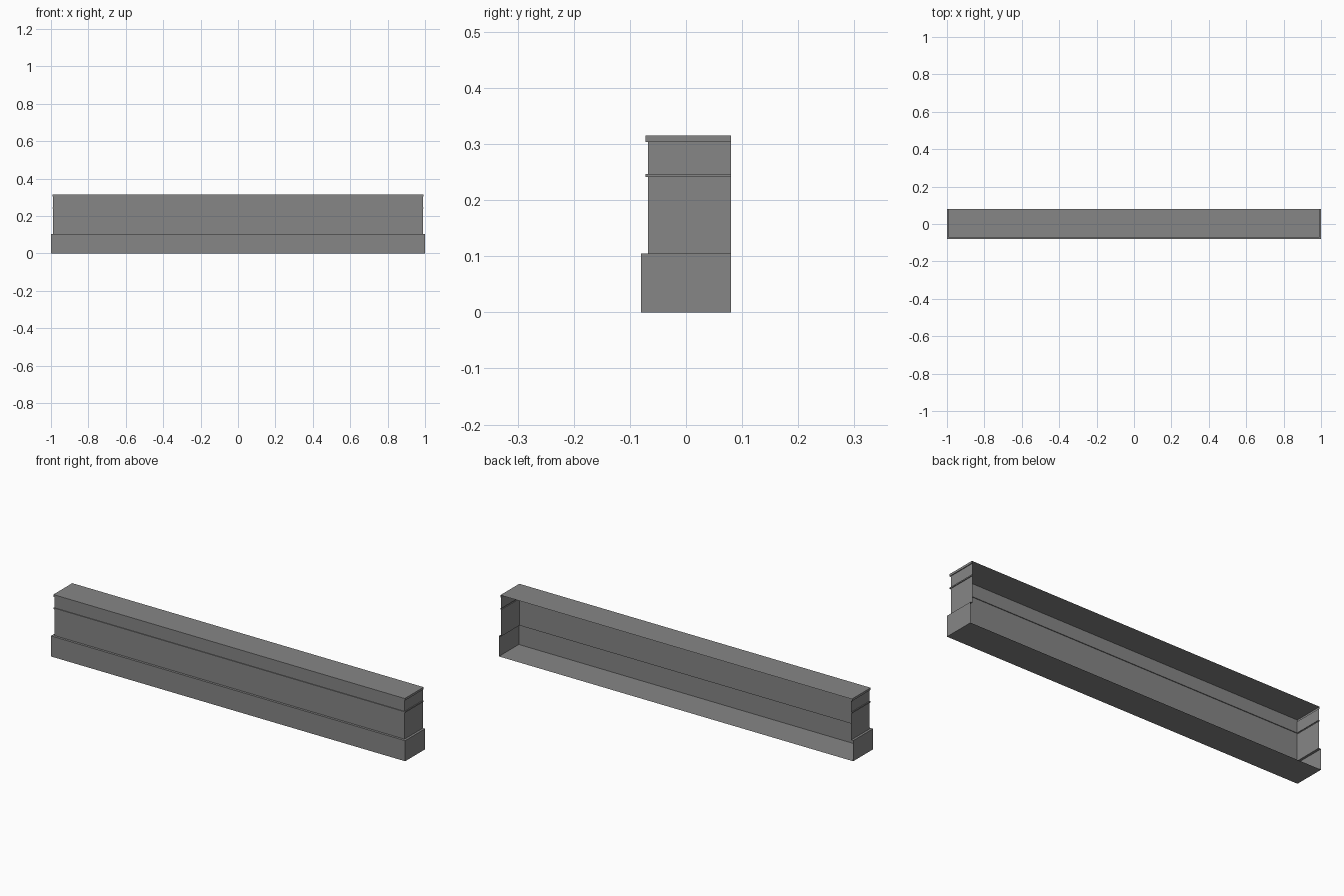
import bpy
import bmesh

cube = bpy.data.objects.get("Cube")
if cube:
    bpy.data.objects.remove(cube, do_unlink=True)

# Overall half sizes and the setbacks of the stepped profile
HALF_X, HALF_Y = 1.0, 0.08
WALL, TRIM = 0.012, 0.008

# Heights of the steps
PLINTH_TOP = 0.105
BAND_LOW, BAND_HIGH = 0.241, 0.247
CORNICE_LOW, TOP = 0.304, 0.315

GREY = (0.24, 0.24, 0.24, 1.0)
stone = bpy.data.materials.new("plain grey")
stone.use_nodes = True
stone.diffuse_color = GREY
stone.node_tree.nodes["Principled BSDF"].inputs["Base Color"].default_value = GREY


def three_sided_shell(name, profile, cap=None):
    """Sweep (setback, height) points round the two ends and front; the back stays open.
    cap 'low' or 'high' closes the first or last ring with a flat face."""
    bm = bmesh.new()
    rings = []
    for inset, z in profile:
        x, y = HALF_X - inset, -HALF_Y + inset
        path = [(-x, HALF_Y), (-x, y), (x, y), (x, HALF_Y)]
        rings.append([bm.verts.new((px, py, z)) for px, py in path])
    for low, high in zip(rings, rings[1:]):
        for i in range(3):
            bm.faces.new((low[i], low[i + 1], high[i + 1], high[i]))
    if cap == "low":
        bm.faces.new(rings[0][::-1])
    elif cap == "high":
        bm.faces.new(rings[-1])
    mesh = bpy.data.meshes.new(name)
    bm.to_mesh(mesh)
    bm.free()
    mesh.materials.append(stone)
    obj = bpy.data.objects.new(name, mesh)
    bpy.context.collection.objects.link(obj)
    return obj


# Wide base with its floor and narrow ledge
three_sided_shell("plinth", [(0, 0), (0, PLINTH_TOP), (WALL, PLINTH_TOP)], cap="low")

# Main wall up to the thin band
three_sided_shell("lower_wall", [(WALL, PLINTH_TOP), (WALL, BAND_LOW)])

# Thin projecting band
three_sided_shell("string_course", [(WALL, BAND_LOW), (TRIM, BAND_LOW),
                                    (TRIM, BAND_HIGH), (WALL, BAND_HIGH)])

# Short wall under the cornice
three_sided_shell("upper_wall", [(WALL, BAND_HIGH), (WALL, CORNICE_LOW)])

# Projecting cornice and flat roof
three_sided_shell("cornice", [(WALL, CORNICE_LOW), (TRIM, CORNICE_LOW), (TRIM, TOP)], cap="high")
